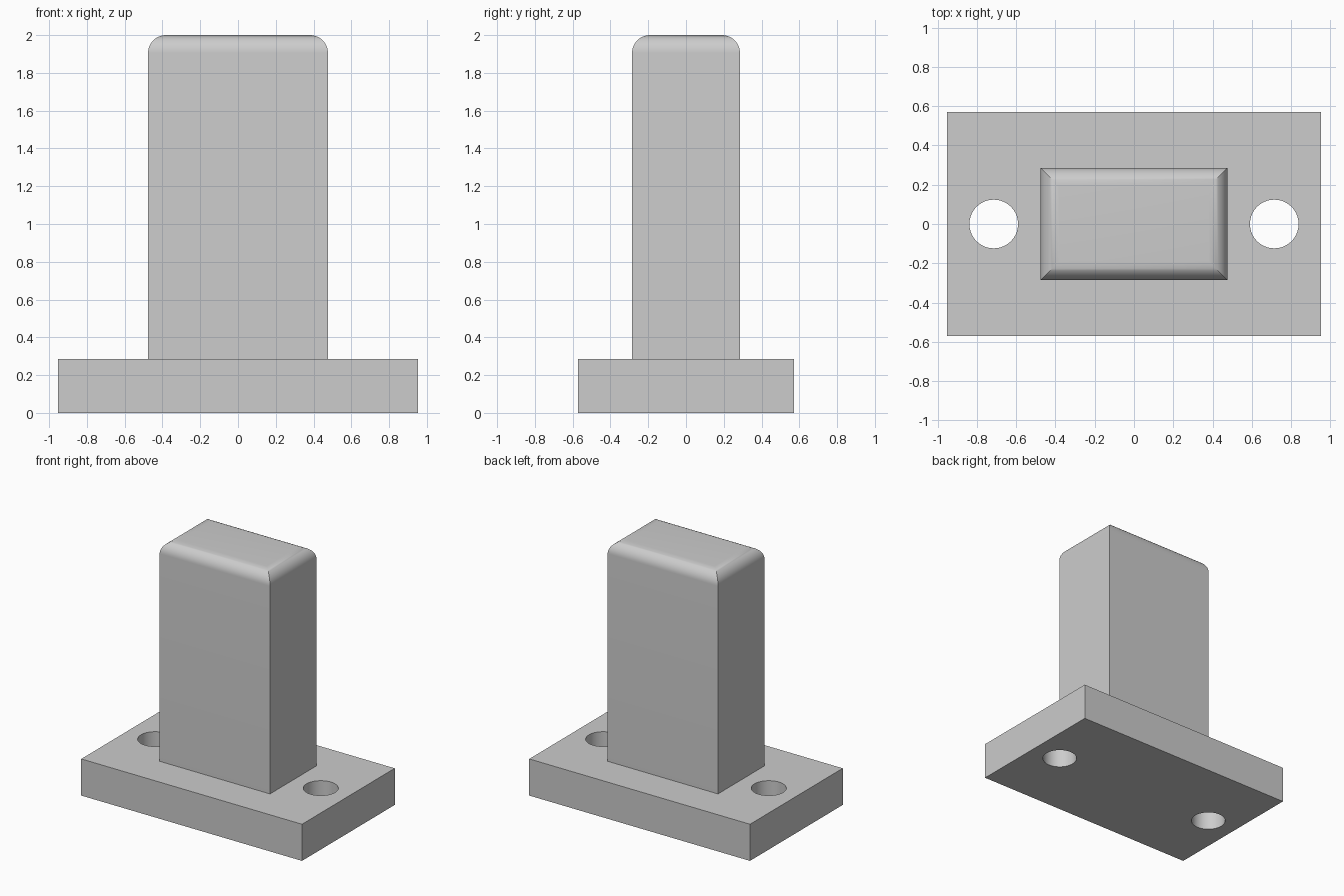
import bpy, bmesh, math

if "Cube" in bpy.data.objects:
    bpy.data.objects.remove(bpy.data.objects["Cube"])

U = 2 / 105                      # one design unit; the whole height is 105
BASE = (100 * U, 60 * U, 15 * U)
POST = (50 * U, 30 * U)
HOLE_X, HOLE_R = 37.5 * U, 6.5 * U
FILLET, STEPS = 5 * U, 12

grey = bpy.data.materials.new("light grey")
grey.diffuse_color = (0.604, 0.604, 0.604, 1)
grey.use_nodes = True
grey.node_tree.nodes["Principled BSDF"].inputs["Base Color"].default_value = grey.diffuse_color


def activate(obj):
    bpy.ops.object.select_all(action='DESELECT')
    obj.select_set(True)
    bpy.context.view_layer.objects.active = obj


def smooth(obj):
    activate(obj)
    bpy.ops.object.shade_smooth_by_angle(angle=math.radians(30))


# Base plate
bpy.ops.mesh.primitive_cube_add(size=1, location=(0, 0, BASE[2] / 2))
base = bpy.context.object
base.name = "base_plate"
base.dimensions = BASE
bpy.ops.object.transform_apply(location=True, scale=True)
base.data.materials.append(grey)

# Two bolt holes through the plate
for side in (-1, 1):
    bpy.ops.mesh.primitive_cylinder_add(vertices=64, radius=HOLE_R, depth=BASE[2] * 2,
                                        location=(side * HOLE_X, 0, BASE[2] / 2))
    cutter = bpy.context.object
    cutter.name = "hole_cutter"
    cutter.hide_render = True
    activate(base)
    cut = base.modifiers.new("bolt_hole", 'BOOLEAN')
    cut.operation, cut.solver, cut.object = 'DIFFERENCE', 'EXACT', cutter
    bpy.ops.object.modifier_apply(modifier=cut.name)
    bpy.data.objects.remove(cutter, do_unlink=True)
smooth(base)

# Post: rectangular rings stacked upwards, drawn in along a quarter circle at the top
levels = [(0, BASE[2])]
for i in range(STEPS + 1):
    a = math.pi / 2 * i / STEPS
    levels.append((FILLET * (1 - math.cos(a)), 2 - FILLET + FILLET * math.sin(a)))

bm = bmesh.new()
rings = []
for inset, z in levels:
    hx, hy = POST[0] / 2 - inset, POST[1] / 2 - inset
    rings.append([bm.verts.new((sx * hx, sy * hy, z))
                  for sx, sy in ((-1, -1), (1, -1), (1, 1), (-1, 1))])
for low, high in zip(rings, rings[1:]):
    for k in range(4):
        n = (k + 1) % 4
        bm.faces.new((low[k], low[n], high[n], high[k]))
bm.faces.new(rings[-1])
bm.faces.new(rings[0][::-1])
mesh = bpy.data.meshes.new("post")
bm.to_mesh(mesh)
bm.free()
post = bpy.data.objects.new("post", mesh)
bpy.context.collection.objects.link(post)
mesh.materials.append(grey)
smooth(post)
